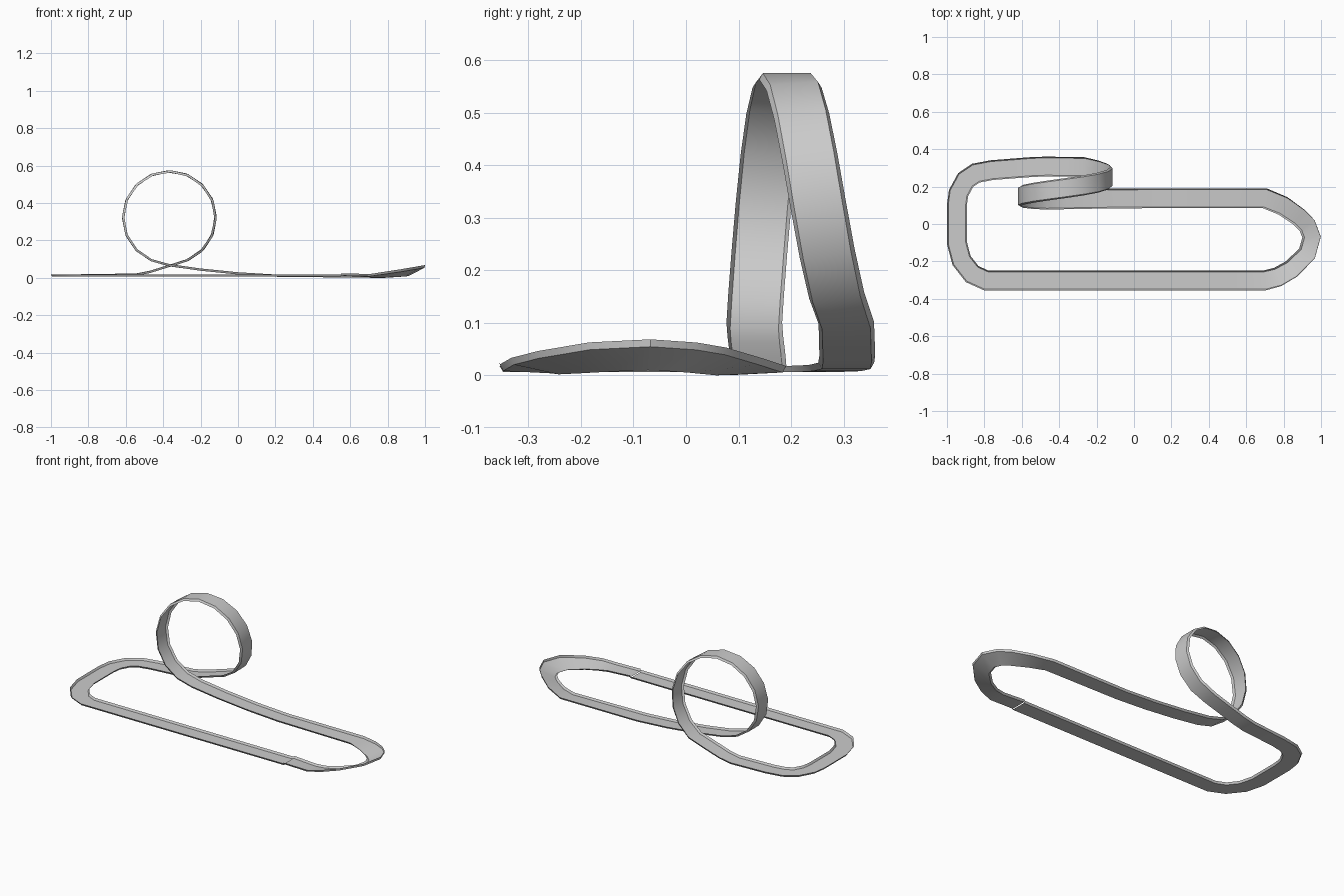
import bpy, bmesh
from math import sin, cos, radians
from mathutils import Vector

if "Cube" in bpy.data.objects:
    bpy.data.objects.remove(bpy.data.objects["Cube"])

Z = Vector((0, 0, 1))
stations = []  # (centre, bank angle, up vector)


def flat(points):
    for x, y, z, bank in points:
        stations.append((Vector((x, y, z)), bank, Z))


# front straight and left-hand end bend
flat([(0.55, -0.302, 0.008, 0), (-0.70, -0.302, 0.008, 0), (-0.79, -0.302, 0.008, 0),
      (-0.865, -0.268, 0.008, 0), (-0.922, -0.195, 0.008, 0), (-0.947, -0.10, 0.008, 0),
      (-0.947, 0.10, 0.008, 0), (-0.938, 0.165, 0.008, 0), (-0.90, 0.235, 0.008, 0),
      (-0.845, 0.272, 0.009, 0), (-0.76, 0.288, 0.010, 0)])

# run-up into the loop
flat([(-0.54, 0.305, 0.014, 0), (-0.47, 0.307, 0.028, 0), (-0.36, 0.306, 0.062, 0)])

# vertical loop, drifting sideways as it turns
N = 14
for i in range(N + 1):
    f = i / N
    a = radians(-67 + 314 * f)
    c = Vector((-0.367 + 0.253 * cos(a), 0.13 + 0.175 * (1 - f) ** 1.5, 0.324 + 0.253 * sin(a)))
    stations.append((c, 0, Vector((-cos(a), 0, -sin(a)))))

# run-out, back straight and banked right-hand bend
flat([(-0.37, 0.132, 0.064, 0), (-0.20, 0.135, 0.040, 0), (0.0, 0.137, 0.020, 0),
      (0.20, 0.138, 0.008, 0), (0.70, 0.138, 0.005, 0.05), (0.80, 0.098, 0.012, 0.22),
      (0.885, 0.040, 0.024, 0.38), (0.930, -0.005, 0.030, 0.45), (0.955, -0.070, 0.034, 0.48),
      (0.930, -0.160, 0.030, 0.45), (0.845, -0.243, 0.020, 0.32), (0.77, -0.285, 0.013, 0.2),
      (0.70, -0.302, 0.008, 0.05), (0.55, -0.302, 0.014, 0)])

# channel profile: flat floor with a small flared lip on each side
profile = [(-0.053, 0.012), (-0.046, 0), (0.046, 0), (0.053, 0.012)]

bm = bmesh.new()
rings = []
for i, (c, bank, up) in enumerate(stations):
    prev = stations[max(i - 1, 0)][0]
    nxt = stations[min(i + 1, len(stations) - 1)][0]
    d_in = (c - prev).normalized() if i else (nxt - c).normalized()
    d_out = (nxt - c).normalized() if nxt != c else d_in
    t = (d_in + d_out).normalized()
    side = t.cross(up).normalized()
    up = side.cross(t)
    s = side * cos(bank) - up * sin(bank)
    u = up * cos(bank) + side * sin(bank)
    miter = 1 / max(t.dot(d_in), 0.8)
    if abs(c.z) > 0.05:
        miter = 1
    rings.append([bm.verts.new(c + s * a * miter + u * b) for a, b in profile])

for r0, r1 in zip(rings, rings[1:]):
    for k in range(len(profile) - 1):
        bm.faces.new((r0[k], r0[k + 1], r1[k + 1], r1[k]))

low = min(v.co.z for v in bm.verts)
bmesh.ops.translate(bm, verts=bm.verts, vec=(0, 0, -low))
bmesh.ops.recalc_face_normals(bm, faces=bm.faces)
mesh = bpy.data.meshes.new("looping_track")
bm.to_mesh(mesh)
bm.free()
track = bpy.data.objects.new("looping_track", mesh)
bpy.context.collection.objects.link(track)
bpy.context.view_layer.objects.active = track
track.select_set(True)
bpy.ops.object.shade_smooth_by_angle(angle=radians(35))
